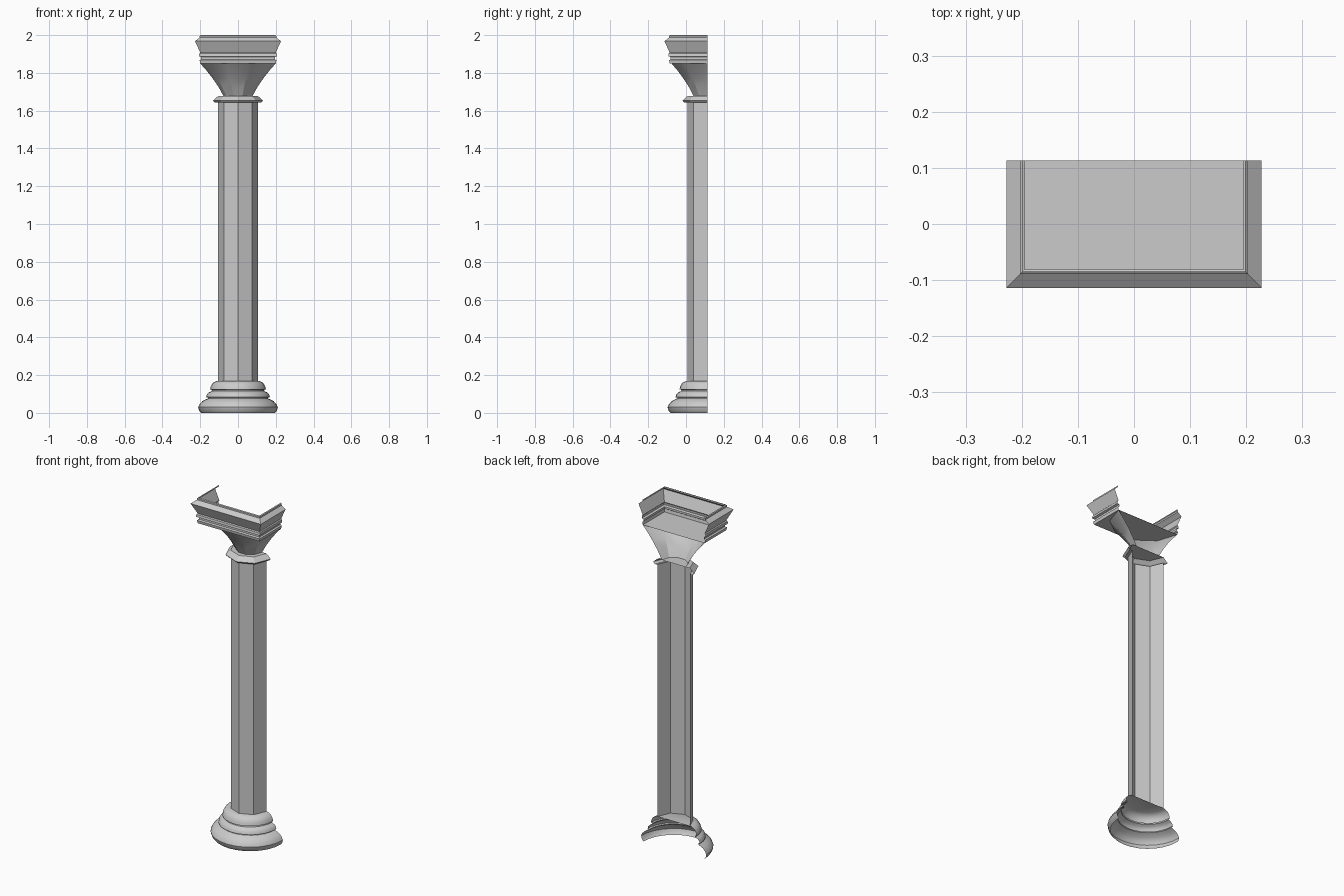
import bpy, math

if "Cube" in bpy.data.objects:
    bpy.data.objects.remove(bpy.data.objects["Cube"])

AXIS_Y = 0.1135   # the open back of the half column lies on this plane


def half_ring(segments):
    """Unit half circle outline, from -x around the front to +x."""
    return [(math.cos(math.pi * (1 + i / segments)),
             math.sin(math.pi * (1 + i / segments))) for i in range(segments + 1)]


def loft(name, outline, profile, cap=None, smooth=None):
    """Sweep (radius, z) profile, listed bottom to top, along a unit outline."""
    n = len(outline)
    verts = [(r * x, AXIS_Y + r * y, z) for r, z in profile for x, y in outline]
    faces = [(j * n + i, j * n + i + 1, (j + 1) * n + i + 1, (j + 1) * n + i)
             for j in range(len(profile) - 1) for i in range(n - 1)]
    if cap == "top":
        faces.append(tuple(range(len(verts) - n, len(verts))))
    elif cap == "bottom":
        faces.append(tuple(reversed(range(n))))
    mesh = bpy.data.meshes.new(name)
    mesh.from_pydata(verts, [], faces)
    obj = bpy.data.objects.new(name, mesh)
    bpy.context.collection.objects.link(obj)
    if smooth:
        bpy.ops.object.select_all(action='DESELECT')
        obj.select_set(True)
        bpy.context.view_layer.objects.active = obj
        bpy.ops.object.shade_smooth_by_angle(angle=math.radians(smooth))
    return obj


# Rounded base: three stacked mouldings, closed by a half disc on top
loft("base", half_ring(14), [
    (0.196, 0.0), (0.206, 0.012), (0.211, 0.03), (0.204, 0.046),
    (0.188, 0.063), (0.160, 0.076), (0.158, 0.081), (0.169, 0.083),
    (0.165, 0.097), (0.155, 0.108), (0.140, 0.115), (0.138, 0.122),
    (0.148, 0.124), (0.144, 0.141), (0.134, 0.158), (0.112, 0.170)],
    cap="top", smooth=35)

# Octagonal half shaft
octagon = half_ring(4)
loft("shaft", octagon, [(0.105, 0.17), (0.105, 1.645)])

# Collar with a sloping top
loft("collar", octagon, [(0.105, 1.642), (0.122, 1.642), (0.133, 1.653),
                         (0.105, 1.678)], cap="top")

# Flared, five-sided capital
loft("capital_bell", half_ring(5), [(0.077, 1.678), (0.103, 1.725),
                                    (0.135, 1.772), (0.168, 1.814),
                                    (0.200, 1.85)], smooth=30)

# Square moulded top, open above and behind
loft("capital_top", [(-1, 0), (-1, -1), (1, -1), (1, 0)], [
    (0.200, 1.85), (0.203, 1.867), (0.195, 1.872), (0.195, 1.884),
    (0.207, 1.888), (0.205, 1.902), (0.200, 1.907), (0.2275, 1.968),
    (0.203, 1.987), (0.203, 1.996), (0.198, 2.0)], cap="bottom")
